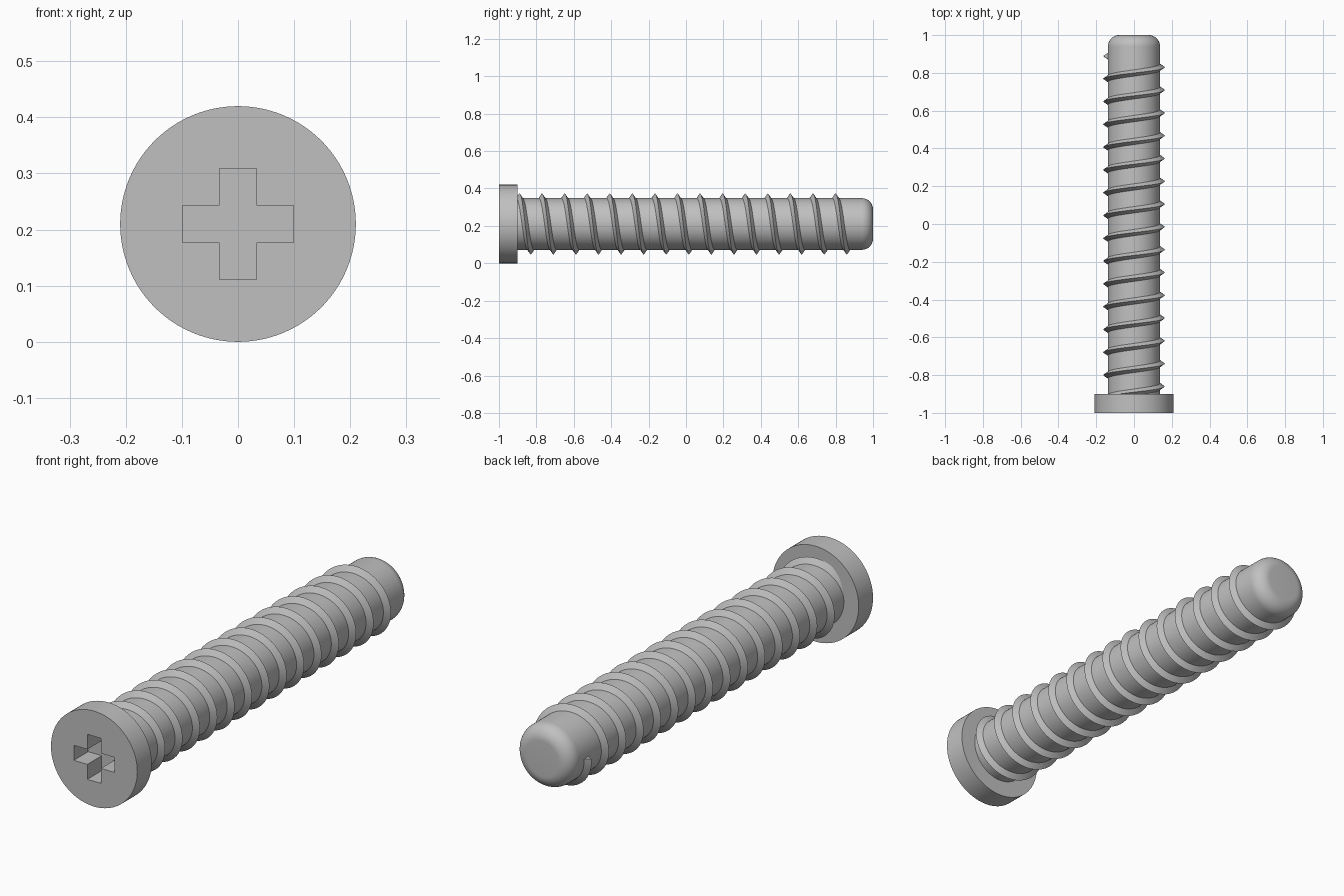
import bpy, bmesh
from math import sin, cos, pi, radians
from mathutils import Matrix, Vector

old = bpy.data.objects.get("Cube")
if old:
    bpy.data.objects.remove(old, do_unlink=True)

AXIS_Z = 0.21          # height of the screw axis
HEAD_R, HEAD_BACK = 0.21, -0.9
SHAFT_R, TIP_ROUND = 0.138, 0.06
THREAD_R, PITCH = 0.163, 0.1207

steel = bpy.data.materials.new("grey steel")
steel.use_nodes = True
grey = (0.53, 0.53, 0.53, 1)
steel.diffuse_color = grey
steel.node_tree.nodes["Principled BSDF"].inputs["Base Color"].default_value = grey


def finish(ob):
    """Assign the material and smooth the round surfaces."""
    ob.data.materials.clear()
    ob.data.materials.append(steel)
    bpy.ops.object.select_all(action='DESELECT')
    ob.select_set(True)
    bpy.context.view_layer.objects.active = ob
    bpy.ops.object.shade_smooth_by_angle(angle=radians(30))


def mesh_object(name, bm):
    bmesh.ops.recalc_face_normals(bm, faces=bm.faces)
    mesh = bpy.data.meshes.new(name)
    bm.to_mesh(mesh)
    bm.free()
    ob = bpy.data.objects.new(name, mesh)
    ob.location.z = AXIS_Z
    bpy.context.collection.objects.link(ob)
    finish(ob)
    return ob


# Head: a disc outline with a cross-shaped hole, extruded along the axis
def add_outline(curve, points):
    spline = curve.splines.new('POLY')
    spline.points.add(len(points) - 1)
    for p, (x, y) in zip(spline.points, points):
        p.co = (x, y, 0, 1)
    spline.use_cyclic_u = True


outline = bpy.data.curves.new("head_outline", 'CURVE')
outline.dimensions = '2D'
outline.fill_mode = 'BOTH'
outline.extrude = 0.05
add_outline(outline, [(HEAD_R * cos(2 * pi * i / 128), HEAD_R * sin(2 * pi * i / 128))
                      for i in range(128)])
arm, half = 0.099, 0.033
cross = []
for k in range(4):
    c, s = round(cos(k * pi / 2)), round(sin(k * pi / 2))
    for x, y in ((arm, -half), (arm, half), (half, half)):
        cross.append((c * x - s * y, s * x + c * y))
add_outline(outline, cross)
source = bpy.data.objects.new("head_source", outline)
bpy.context.collection.objects.link(source)
bpy.context.view_layer.update()
depsgraph = bpy.context.evaluated_depsgraph_get()
flat = bpy.data.meshes.new_from_object(source.evaluated_get(depsgraph))
bm = bmesh.new()
bm.from_mesh(flat)
bpy.data.objects.remove(source, do_unlink=True)
bpy.data.meshes.remove(flat)
bmesh.ops.remove_doubles(bm, verts=bm.verts, dist=1e-5)
bm.transform(Matrix.Translation((0, HEAD_BACK - 0.05, 0)) @ Matrix.Rotation(pi / 2, 4, 'X'))
mesh_object("head", bm)

# Shaft: a lathed profile with a rounded tip; its front disc floors the recess
profile = [(0, HEAD_BACK), (SHAFT_R, HEAD_BACK)]
for i in range(13):
    a = pi / 2 * i / 12
    profile.append((SHAFT_R - TIP_ROUND * (1 - cos(a)), 1 - TIP_ROUND * (1 - sin(a))))
profile.append((0, 1))
bm = bmesh.new()
verts = [bm.verts.new((r, y, 0)) for r, y in profile]
edges = [bm.edges.new(pair) for pair in zip(verts, verts[1:])]
bmesh.ops.spin(bm, geom=verts + edges, cent=(0, 0, 0), axis=(0, 1, 0),
               angle=2 * pi, steps=96, use_merge=True)
bmesh.ops.remove_doubles(bm, verts=bm.verts, dist=1e-5)
mesh_object("shaft", bm)

# Thread: a triangular ridge swept along a helix, ending on the -x side
END_Y, STEPS = 0.89, 64
TURNS = 15
section = ((SHAFT_R - 0.006, -0.021), (THREAD_R, 0), (SHAFT_R - 0.006, 0.021))
bm = bmesh.new()
rings = []
for i in range(TURNS * STEPS + 1):
    t = 2 * pi * (i / STEPS - TURNS)
    y = END_Y + PITCH * t / (2 * pi)
    rings.append([bm.verts.new((-r * cos(t), y + dy, r * sin(t))) for r, dy in section])
for a, b in zip(rings, rings[1:]):
    for j in range(3):
        k = (j + 1) % 3
        bm.faces.new((a[j], a[k], b[k], b[j]))
bm.faces.new(rings[0])
bm.faces.new(rings[-1])
mesh_object("thread", bm)
